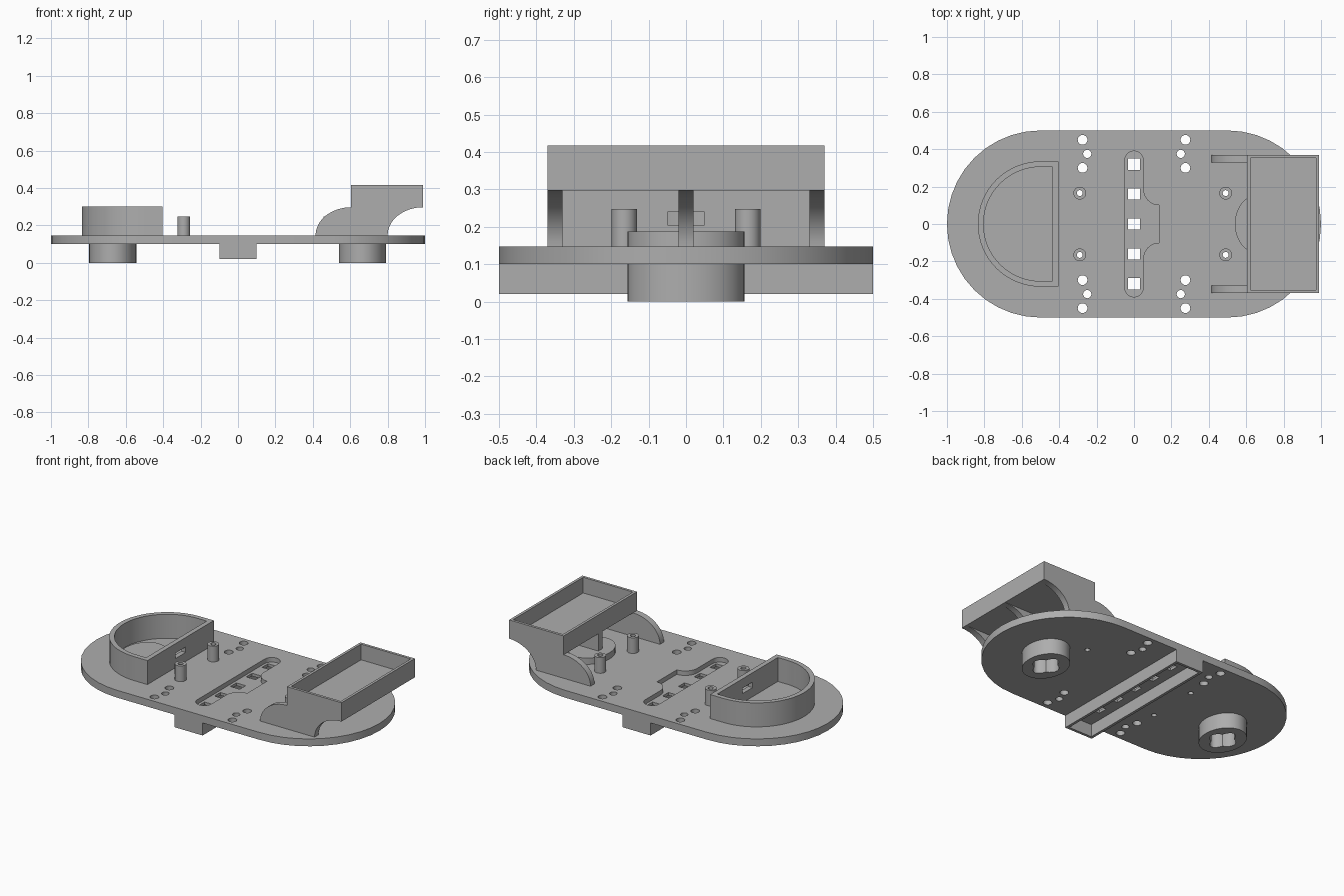
import bpy, bmesh
from math import sin, cos, radians

if "Cube" in bpy.data.objects:
    bpy.data.objects.remove(bpy.data.objects["Cube"], do_unlink=True)

grey = bpy.data.materials.new("plain grey")
grey.use_nodes = True
grey.diffuse_color = (0.42, 0.42, 0.42, 1)
grey.node_tree.nodes["Principled BSDF"].inputs["Base Color"].default_value = grey.diffuse_color

PLATE_LOW, PLATE_TOP = 0.10, 0.147


def arc(cx, cy, rx, ry, a0, a1, n=16):
    """Points along an elliptical arc."""
    angles = [radians(a0 + (a1 - a0) * i / n) for i in range(n + 1)]
    return [(cx + rx * cos(a), cy + ry * sin(a)) for a in angles]


def ellipse(cx, cy, rx, ry, n=32):
    return arc(cx, cy, rx, ry, 0, 360, n)[:-1]


def rect(x0, x1, y0, y1):
    return [(x0, y0), (x1, y0), (x1, y1), (x0, y1)]


def prism(name, outlines, low, high, axis="z"):
    """Extrude one or more outlines along z, or along y for side profiles."""
    bm = bmesh.new()
    for pts in outlines:
        put = (lambda p, d: (p[0], p[1], d)) if axis == "z" else (lambda p, d: (p[0], d, p[1]))
        face = bm.faces.new([bm.verts.new(put(p, low)) for p in pts])
        made = bmesh.ops.extrude_face_region(bm, geom=[face])["geom"]
        step = (0, 0, high - low) if axis == "z" else (0, high - low, 0)
        bmesh.ops.translate(bm, vec=step, verts=[v for v in made if isinstance(v, bmesh.types.BMVert)])
    bmesh.ops.recalc_face_normals(bm, faces=bm.faces)
    mesh = bpy.data.meshes.new(name)
    bm.to_mesh(mesh)
    bm.free()
    mesh.materials.append(grey)
    obj = bpy.data.objects.new(name, mesh)
    bpy.context.collection.objects.link(obj)
    return obj


def cut(obj, outlines, low, high):
    """Subtract extruded outlines from a part and bake the result."""
    cutter = prism("cutter", outlines, low, high)
    cutter.hide_render = True
    mod = obj.modifiers.new("cut", "BOOLEAN")
    mod.operation, mod.solver, mod.object = "DIFFERENCE", "EXACT", cutter
    mod.use_self = True
    graph = bpy.context.evaluated_depsgraph_get()
    graph.update()
    baked = bpy.data.meshes.new_from_object(obj.evaluated_get(graph))
    obj.modifiers.clear()
    obj.data = baked
    bpy.data.objects.remove(cutter, do_unlink=True)


parts = []
posts = [(x, y) for x in (-0.29, 0.49) for y in (-0.165, 0.165)]

# Base plate with rounded ends
plate = prism("base_plate",
              [arc(0.5, 0, 0.5, 0.5, -90, 90, 20) + arc(-0.5, 0, 0.5, 0.5, 90, 270, 20)],
              PLATE_LOW, PLATE_TOP)
parts.append(plate)

# Shallow slot with a side bay
half = arc(0, -0.34, 0.05, 0.05, 180, 360, 12) + arc(0.135, -0.185, 0.085, 0.085, 180, 90, 8)
cut(plate, [half + [(x, -y) for x, y in reversed(half)]], 0.118, 0.2)

# Square openings, screw holes and post holes
holes = [rect(-0.033, 0.033, y - 0.03, y + 0.03) for y in (-0.32, -0.16, 0, 0.16, 0.32)]
for sx in (-1, 1):
    for sy in (-1, 1):
        holes += [ellipse(sx * 0.275, sy * y, 0.026, 0.026, 20) for y in (0.3, 0.45)]
        holes.append(ellipse(sx * 0.25, sy * 0.375, 0.022, 0.022, 20))
holes += [ellipse(x, y, 0.016, 0.016, 16) for x, y in posts]
cut(plate, holes, 0.05, 0.2)

# Open channel under the plate
channel = prism("under_channel", [rect(-0.1, 0.1, -0.5, 0.5)], 0.02, PLATE_LOW)
cut(channel, [rect(-0.083, 0.083, -0.483, 0.483)], -0.1, 0.2)
parts.append(channel)

# Oval sockets below, with raised caps above the plate
for side, cx, top in (("right", -0.67, 0.151), ("left", 0.665, 0.187)):
    socket = prism(side + "_socket", [ellipse(cx, 0, 0.126, 0.157, 40)], 0, PLATE_LOW)
    cut(socket, [ellipse(cx, 0, 0.085, 0.06, 24)], -0.1, 0.095)
    cut(socket, [ellipse(cx, 0, 0.05, 0.1, 24)], -0.1, 0.095)
    cap = prism(side + "_socket_cap", [ellipse(cx, 0, 0.126, 0.157, 40)], PLATE_TOP, top)
    parts += [socket, cap]

# Hollow mounting posts
for i, (x, y) in enumerate(posts):
    post = prism("post_%d" % (i + 1), [ellipse(x, y, 0.034, 0.034, 24)], PLATE_TOP, 0.247)
    cut(post, [ellipse(x, y, 0.016, 0.016, 16)], 0, 0.4)
    parts.append(post)

# D-shaped holder with a window in its flat wall
holder = prism("round_holder",
               [arc(-0.5, 0, 0.335, 0.335, 90, 270, 32) + [(-0.405, -0.335), (-0.405, 0.335)]],
               PLATE_TOP, 0.3)
cut(holder, [arc(-0.5, 0, 0.305, 0.305, 90, 270, 32) + [(-0.435, -0.305), (-0.435, 0.305)]], 0, 0.5)
cut(holder, [rect(-0.5, -0.3, -0.05, 0.05)], 0.205, 0.24)
parts.append(holder)

# Raised tray
tray = prism("tray", [rect(0.605, 0.99, -0.37, 0.37)], 0.297, 0.417)
cut(tray, [rect(0.622, 0.973, -0.353, 0.353)], 0.317, 0.6)
parts.append(tray)

# Curved brackets that carry the tray
hollow = arc(0.99, PLATE_TOP, 0.19, 0.15, 90, 180)
side_profile = hollow + arc(0.605, PLATE_TOP, 0.19, 0.15, 180, 90)
middle_profile = hollow + [(0.605, PLATE_TOP), (0.605, 0.297)]
for name, profile, y in (("front_bracket", side_profile, -0.35),
                         ("middle_bracket", middle_profile, 0),
                         ("back_bracket", side_profile, 0.35)):
    parts.append(prism(name, [profile], y - 0.02, y + 0.02, "y"))

# Smooth the curved walls and keep the edges crisp
bpy.ops.object.select_all(action="DESELECT")
for obj in parts:
    obj.select_set(True)
bpy.context.view_layer.objects.active = plate
bpy.ops.object.shade_smooth_by_angle(angle=radians(30))
